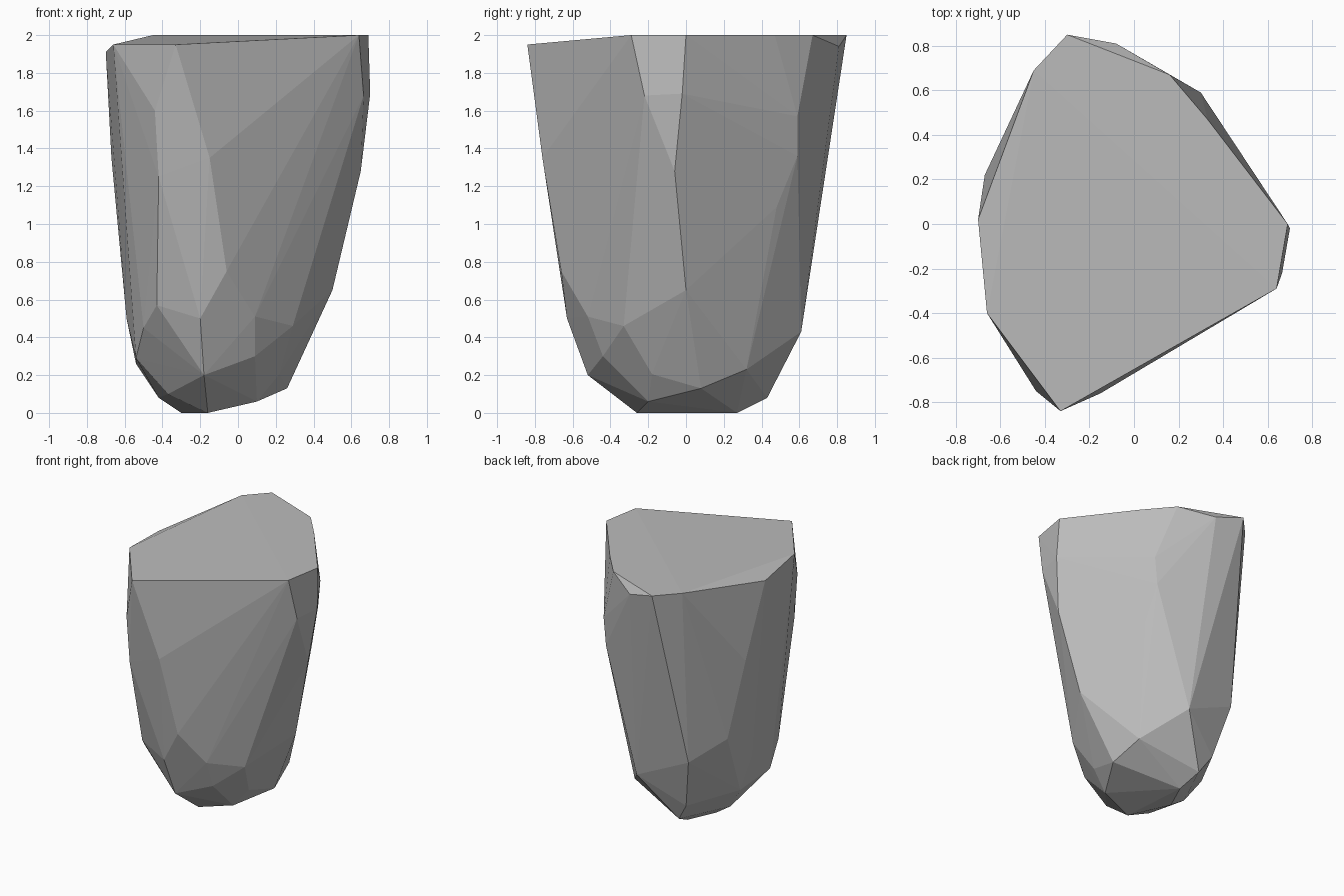
import bpy, bmesh

# Corner points of the boulder, grouped from the rim down to the base
rim = [(-.33, -.84, 1.95), (.64, -.29, 2), (.69, 0, 2), (.33, .47, 2), (.16, .67, 2),
       (-.08, .81, 1.94), (-.30, .85, 2), (-.45, .69, 2), (-.70, .02, 1.91), (-.66, -.40, 1.95)]
upper = [(-.44, -.75, 1.60), (-.15, -.76, 1.35), (-.42, -.74, 1.25), (.665, -.22, 1.68),
         (.70, -.02, 1.69), (.65, -.06, 1.28), (.30, .59, 1.57), (.28, .59, 1.36), (-.67, .22, 1.35)]
middle = [(-.06, -.66, .75), (-.20, -.63, .50), (-.43, -.57, .57), (.09, -.52, .51),
          (.29, -.33, .46), (.50, 0, .65), (.35, .21, .56), (.30, .48, 1.09),
          (0, .61, .43), (-.42, .57, .62), (-.59, .33, .76), (-.59, .03, .50), (-.50, -.43, .45)]
base = [(-.18, -.52, .20), (.09, -.44, .30), (.22, -.18, .205), (.26, .08, .13), (.10, -.20, .06),
        (.22, .32, .23), (-.24, .43, .08), (-.33, .47, .22), (-.54, .10, .26), (-.54, -.27, .29),
        (-.37, -.27, .10), (-.42, .05, .08), (-.16, -.26, 0), (-.30, .05, 0), (-.20, .27, 0)]

# Stone colour
stone = bpy.data.materials.new("grey_stone")
stone.diffuse_color = (0.5, 0.5, 0.5, 1)

# Boulder: faceted convex skin around the points
bm = bmesh.new()
for p in rim + upper + middle + base:
    bm.verts.new(p)
hull = bmesh.ops.convex_hull(bm, input=bm.verts[:])
loose = {g for g in hull["geom_interior"] + hull["geom_unused"] if isinstance(g, bmesh.types.BMVert)}
bmesh.ops.delete(bm, geom=list(loose), context='VERTS')
bmesh.ops.recalc_face_normals(bm, faces=bm.faces[:])

mesh = bpy.data.meshes.new("boulder")
bm.to_mesh(mesh)
bm.free()
mesh.materials.append(stone)
boulder = bpy.data.objects.new("boulder", mesh)
bpy.context.collection.objects.link(boulder)
